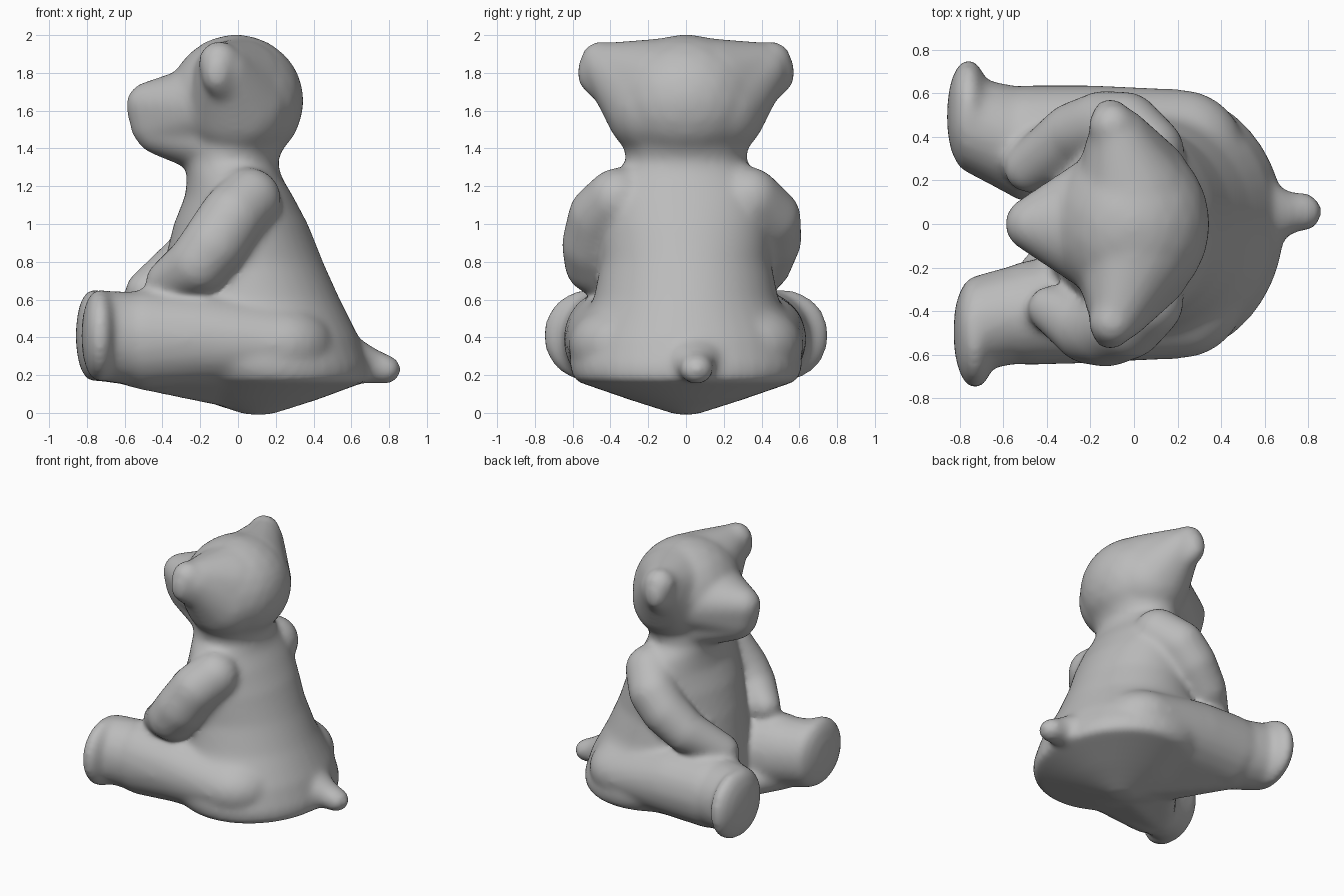
import bpy, bmesh, math
from mathutils import Matrix

if "Cube" in bpy.data.objects:
    bpy.data.objects.remove(bpy.data.objects["Cube"], do_unlink=True)

plush = bpy.data.materials.new("grey plush")
plush.use_nodes = True
GREY = (0.5, 0.5, 0.5, 1)
plush.diffuse_color = GREY
plush.node_tree.nodes["Principled BSDF"].inputs["Base Color"].default_value = GREY

bm = bmesh.new()


def absorb(part):
    """Add a finished part to the shared skin mesh."""
    temp = bpy.data.meshes.new("part")
    part.to_mesh(temp)
    part.free()
    bm.from_mesh(temp)
    bpy.data.meshes.remove(temp)


def hull(*balls):
    """Convex skin around ellipsoids given as (centre, radii)."""
    part = bmesh.new()
    for centre, size in balls:
        size = size if isinstance(size, tuple) else (size,) * 3
        bmesh.ops.create_icosphere(part, subdivisions=3, radius=1,
            matrix=Matrix.Translation(centre) @ Matrix.Diagonal(size).to_4x4())
    if len(balls) > 1:
        res = bmesh.ops.convex_hull(part, input=part.verts[:])
        inside = [v for v in res["geom_interior"] if isinstance(v, bmesh.types.BMVert)]
        bmesh.ops.delete(part, geom=inside, context="VERTS")
        bmesh.ops.recalc_face_normals(part, faces=part.faces[:])
    absorb(part)


def limb(*balls):
    for a, b in zip(balls, balls[1:]):
        hull(a, b)


def loft(rings, sides=40):
    """Upright body through elliptical rings (z, front x, back x, half width)."""
    part = bmesh.new()
    loops = []
    for z, front, back, half in rings:
        loop = []
        for i in range(sides):
            a = math.tau * i / sides
            loop.append(part.verts.new(((front + back) / 2 + (back - front) / 2 * math.cos(a),
                                        half * math.sin(a), z)))
        loops.append(loop)
    for low, high in zip(loops, loops[1:]):
        for i in range(sides):
            j = (i + 1) % sides
            part.faces.new((low[i], low[j], high[j], high[i]))
    part.faces.new(loops[0][::-1])
    part.faces.new(loops[-1])
    absorb(part)


# Torso with a shallow pointed base and a narrow neck
loft([(-0.01, 0.04, 0.17, 0.05), (0.07, -0.2, 0.42, 0.3), (0.17, -0.34, 0.69, 0.59),
      (0.25, -0.42, 0.69, 0.62), (0.4, -0.43, 0.64, 0.59), (0.6, -0.42, 0.54, 0.49),
      (0.8, -0.39, 0.45, 0.45), (1.0, -0.34, 0.37, 0.45), (1.15, -0.28, 0.29, 0.44),
      (1.25, -0.27, 0.23, 0.39), (1.33, -0.28, 0.21, 0.32), (1.45, -0.28, 0.26, 0.33)])

# Head, cheeks tapering into the snout, and jaw
hull(((-0.01, 0, 1.65), (0.36, 0.4, 0.355)))
hull(((-0.1, 0, 1.62), (0.25, 0.36, 0.25)), ((-0.47, 0, 1.63), 0.125),
     ((-0.45, 0, 1.52), 0.12))
hull(((-0.1, 0, 1.44), (0.24, 0.28, 0.19)), ((-0.42, 0, 1.49), 0.125))

# Tail
hull(((0.54, 0.04, 0.3), (0.14, 0.19, 0.13)), ((0.7, 0.05, 0.25), 0.095))
hull(((0.66, 0.05, 0.26), 0.1), ((0.78, 0.055, 0.23), (0.085, 0.09, 0.08)))

# Bent arms resting on the thighs; the left hand reaches further in
limb(((0.06, -0.36, 1.13), 0.17), ((-0.03, -0.45, 1.04), 0.175),
     ((-0.13, -0.485, 0.89), 0.175), ((-0.21, -0.48, 0.79), 0.165),
     ((-0.38, -0.39, 0.7), 0.11))
limb(((0.06, 0.33, 1.13), 0.175), ((-0.04, 0.44, 1.03), 0.17),
     ((-0.14, 0.45, 0.92), 0.165), ((-0.28, 0.41, 0.79), 0.15),
     ((-0.48, 0.26, 0.64), 0.12))

for s in (-1, 1):
    # Ear, with the flat crown and the broad temple it grows from
    hull(((0, 0.12 * s, 1.71), 0.275), ((-0.07, 0.38 * s, 1.83), 0.135))
    hull(((0, 0.15 * s, 1.62), 0.28), ((-0.07, 0.4 * s, 1.81), 0.14))
    hull(((-0.03, 0.36 * s, 1.68), 0.1), ((-0.1, 0.45 * s, 1.86), 0.11),
         ((-0.11, 0.48 * s, 1.8), (0.085, 0.1, 0.12)))

    # Thigh and lower leg; the left leg sits a little further out
    inner = 0.37 if s > 0 else 0.41
    width = 0.27 if s > 0 else 0.24
    reach = -0.03 if s > 0 else 0
    limb(((0.21, 0.33 * s, 0.36), (0.3, 0.29, 0.22)),
         ((-0.2, 0.38 * s, 0.39), (0.24, 0.26, 0.25)),
         ((-0.5, inner * s, 0.39), (0.15, width, 0.265)))

    # Ankle and upturned foot
    hull(((-0.52, inner * s, 0.39), (0.1, width - 0.01, 0.25)),
         ((-0.74 + reach, 0.46 * s, 0.41), (0.08, 0.22, 0.24)))
    hull(((-0.73 + reach, 0.51 * s, 0.41), (0.1, 0.25, 0.25)),
         ((-0.75 + reach, 0.48 * s, 0.41), (0.08, 0.22, 0.24)))

    # Sloping underside from the base point out to the leg, with the crotch web
    hull(((0.08, 0.02 * s, 0.05), 0.05), ((-0.28, 0.03 * s, 0.2), 0.1),
         ((-0.54, 0.38 * s, 0.24), 0.11), ((0.2, 0.46 * s, 0.26), 0.11))

# One continuous soft skin over all the parts
mesh = bpy.data.meshes.new("plush_bear")
bm.to_mesh(mesh)
bm.free()
mesh.materials.append(plush)
bear = bpy.data.objects.new("plush_bear", mesh)
bpy.context.collection.objects.link(bear)
remesh = bear.modifiers.new("fuse", "REMESH")
remesh.mode = "VOXEL"
remesh.voxel_size = 0.02
remesh.use_smooth_shade = True
smooth = bear.modifiers.new("soften", "SMOOTH")
smooth.factor = 0.5
smooth.iterations = 18
